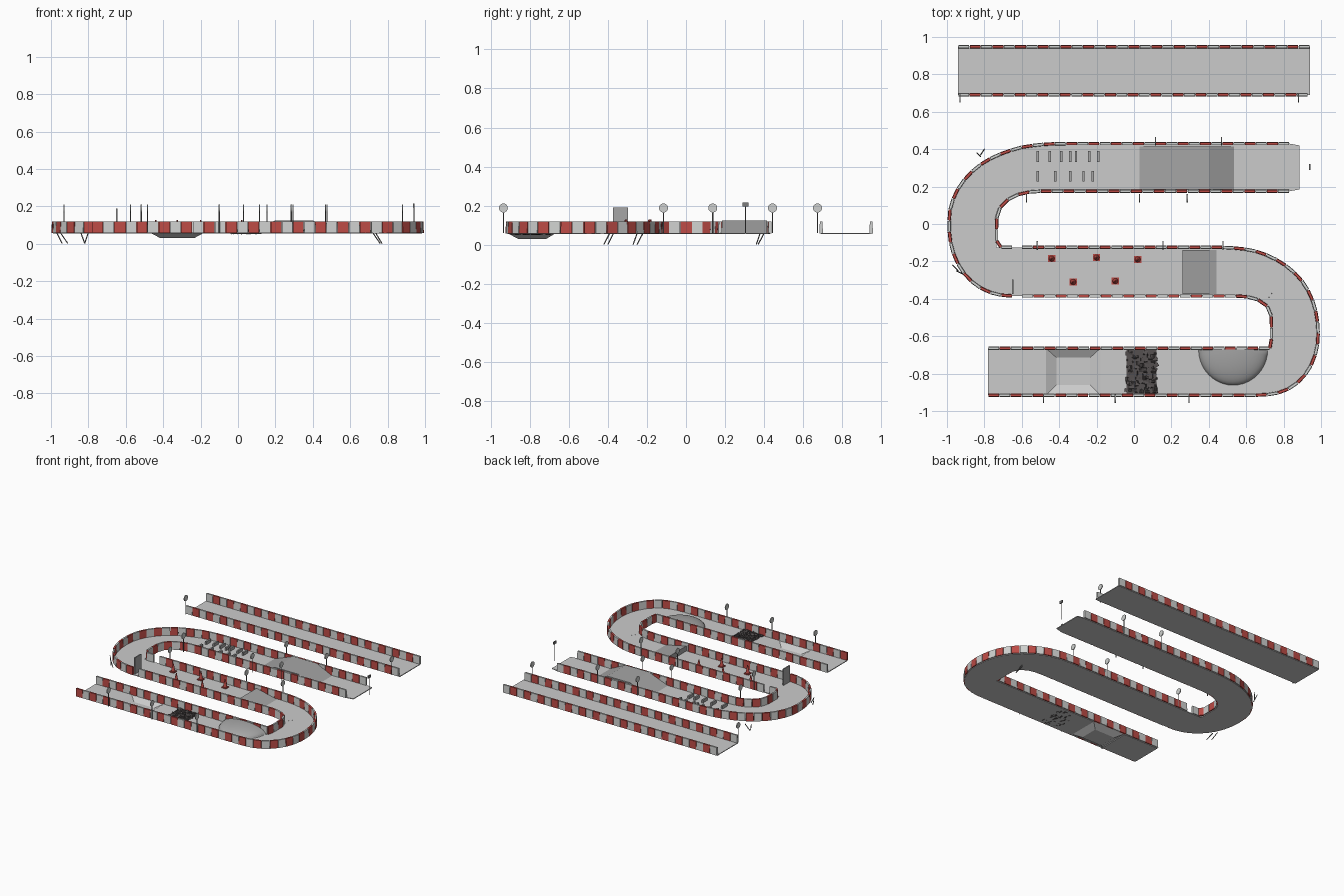
import bpy, bmesh, math, random
from mathutils import Vector, Matrix

random.seed(4)
if "Cube" in bpy.data.objects:
    bpy.data.objects.remove(bpy.data.objects["Cube"])


def material(name, r, g, b):
    m = bpy.data.materials.new(name)
    m.use_nodes = True
    m.diffuse_color = (r, g, b, 1)
    m.node_tree.nodes["Principled BSDF"].inputs["Base Color"].default_value = (r, g, b, 1)
    return m


ROAD = material("road grey", .6, .6, .6)
WHITE = material("barrier white", .62, .63, .62)
RED = material("barrier red", .5, .07, .06)
RAMP = material("ramp grey", .38, .38, .38)
DARK = material("rubble dark", .09, .08, .08)
POLE = material("pole grey", .2, .2, .2)
FLOOR = .06          # road surface height
WALL = .12           # barrier top height


def finish(name, bm, *mats):
    bmesh.ops.recalc_face_normals(bm, faces=bm.faces)
    mesh = bpy.data.meshes.new(name)
    bm.to_mesh(mesh)
    bm.free()
    for m in mats:
        mesh.materials.append(m)
    obj = bpy.data.objects.new(name, mesh)
    bpy.context.collection.objects.link(obj)
    return obj


def add_box(bm, center, size, rot=None, index=0, taper=1):
    ret = bmesh.ops.create_cube(bm, size=1)
    for v in ret["verts"]:
        if v.co.z > 0:
            v.co.y *= taper
        v.co = Vector(a * b for a, b in zip(v.co, size))
        if rot:
            v.co = rot @ v.co
        v.co += Vector(center)
        for f in v.link_faces:
            f.material_index = index


def add_rod(bm, a, b, r, r2=None, sides=8, index=0):
    a, b = Vector(a), Vector(b)
    rot = (b - a).to_track_quat('Z', 'Y').to_matrix().to_4x4()
    ret = bmesh.ops.create_cone(bm, cap_ends=True, segments=sides, radius1=r,
                                radius2=r if r2 is None else r2, depth=(b - a).length,
                                matrix=Matrix.Translation((a + b) / 2) @ rot)
    for v in ret["verts"]:
        for f in v.link_faces:
            f.material_index = index


def prism(name, points, depth, mat, axis):
    """Extrude a flat outline along an axis vector."""
    bm = bmesh.new()
    face = bm.faces.new([bm.verts.new(p) for p in points])
    ret = bmesh.ops.extrude_face_region(bm, geom=[face])
    moved = [v for v in ret["geom"] if isinstance(v, bmesh.types.BMVert)]
    bmesh.ops.translate(bm, verts=moved, vec=Vector(axis) * depth)
    return finish(name, bm, mat)


def bend(cx, cy, rx, ry, start, end, steps=10):
    """Quarter bend, slightly squarer than an ellipse."""
    out = []
    for i in range(steps + 1):
        t = math.radians(start + (end - start) * i / steps)
        c, s = math.cos(t), math.sin(t)
        out.append((cx + rx * math.copysign(abs(c) ** .92, c),
                    cy + ry * math.copysign(abs(s) ** .92, s)))
    return out


# Track edges, running from the far end to the near end
outer_left = ([(.83, .43)] + bend(-.4, 0, .59, .43, 90, 180)
              + bend(-.65, 0, .34, .385, 180, 270))
inner_right = ([(-.6, -.385)] + bend(.55, -.5, .185, .115, 90, 0)
               + [(.735, -.665), (-.78, -.665)])
inner_left = [(.83, .175)] + bend(-.5, .02, .235, .155, 90, 180) + [(-.735, -.125), (-.65, -.125)]
outer_right = ([(-.6, -.125)] + bend(.48, -.58, .505, .455, 90, 0)
               + bend(.68, -.58, .305, .335, 0, -90) + [(-.78, -.915)])


# Road surfaces
def slab(name, outline):
    prism(name, [(x, y, FLOOR) for x, y in outline], .006, ROAD, (0, 0, -1))


def rect(x0, x1, y0, y1):
    return [(x0, y0), (x1, y0), (x1, y1), (x0, y1)]


PIT0, PIT1 = -.47, -.18
edge_a = [(.885, .42)] + outer_left + inner_right[:-1] + [(PIT1, -.665)]
edge_b = [(.885, .185)] + inner_left + outer_right[:-1] + [(PIT1, -.915)]
clean = []
for p in edge_a + edge_b[::-1]:
    if not clean or (Vector(p) - Vector(clean[-1])).length > .002:
        clean.append(p)
slab("winding_road", clean)
slab("road_end", rect(-.78, PIT0, -.915, -.665))
slab("straight_road", rect(-.94, .94, .69, .95))

# Sunken pit
bm = bmesh.new()
top = [bm.verts.new((x, y, FLOOR)) for x, y in rect(PIT0, PIT1, -.915, -.665)]
low = [bm.verts.new((x, y, .03)) for x, y in rect(-.415, -.235, -.86, -.715)]
bm.faces.new(low)
for i in range(4):
    j = (i + 1) % 4
    bm.faces.new((top[i], top[j], low[j], low[i]))
pit = finish("sunken_pit", bm, ROAD)
pit.data.flip_normals() if pit.data.polygons[0].normal.z < 0 else None


# Striped barriers
def barrier(name, path):
    pts = [Vector(p) for p in path]
    lengths = [(b - a).length for a, b in zip(pts, pts[1:])]
    total = sum(lengths)
    count = round(total / .06)

    def at(d):
        for a, b, n in zip(pts, pts[1:], lengths):
            if d <= n and n > 0:
                return a.lerp(b, d / n)
            d -= n
        return pts[-1]

    bm = bmesh.new()
    for i in range(count):
        a, b = at(total * i / count), at(total * (i + 1) / count)
        d = b - a
        mid = (a + b) / 2
        turn = Matrix.Rotation(math.atan2(d.y, d.x), 3, 'Z')
        add_box(bm, (mid.x, mid.y, (FLOOR + WALL) / 2 - .001),
                (d.length - .003, .018, WALL - FLOOR + .002), turn, i % 2, .75)
    finish(name, bm, WHITE, RED)


barrier("outer_left_barrier", outer_left)
barrier("inner_left_barrier", inner_left)
barrier("inner_right_barrier", inner_right)
barrier("outer_right_barrier", outer_right)
barrier("straight_back_barrier", [(-.94, .948), (.94, .948)])
barrier("straight_front_barrier", [(-.94, .692), (.93, .692)])

# Ramps
prism("table_ramp", [(x, .185, z) for x, z in
      ((.03, FLOOR), (.2, .125), (.4, .125), (.535, FLOOR))], .23, RAMP, (0, 1, 0))
prism("wedge_ramp", [(x, -.375, z) for x, z in
      ((.26, FLOOR), (.26, .1), (.44, FLOOR))], .235, RAMP, (0, 1, 0))

# Half dome beside the inner barrier
bm = bmesh.new()
bmesh.ops.create_uvsphere(bm, u_segments=40, v_segments=20, radius=1)
for normal in ((0, 1, 0), (0, 0, -1)):
    bmesh.ops.bisect_plane(bm, geom=bm.verts[:] + bm.edges[:] + bm.faces[:],
                           plane_co=(0, 0, 0), plane_no=normal, clear_outer=True)
for v in bm.verts:
    v.co = Vector((.53 + .185 * v.co.x, -.672 + .19 * v.co.y, FLOOR + .055 * v.co.z))
dome = finish("half_dome", bm, RAMP)
for f in dome.data.polygons:
    f.use_smooth = True

# Rubble strip
bm = bmesh.new()
add_box(bm, (.04, -.79, FLOOR + .002), (.16, .235, .006))
for i in range(170):
    s = random.uniform(.012, .026)
    turn = Matrix.Rotation(random.uniform(0, 3), 3, random.choice('XYZ'))
    add_box(bm, (random.uniform(-.04, .12), random.uniform(-.9, -.68), FLOOR + .004),
            (s, s * .8, s * .6), turn)
finish("rubble_strip", bm, DARK)

# Low slats
bm = bmesh.new()
for y, row in ((.36, (-.515, -.45, -.39, -.34, -.31, -.24, -.19)),
               (.255, (-.515, -.42, -.34, -.27, -.22))):
    for x in row:
        add_box(bm, (x, y, FLOOR + .012), (.013, .058, .024))
finish("low_slats", bm, RAMP)

# Traffic cones
bm = bmesh.new()
for x, y in ((-.44, -.185), (-.2, -.18), (.02, -.19), (-.325, -.31), (-.1, -.305)):
    add_box(bm, (x, y, FLOOR + .004), (.038, .038, .008))
    add_rod(bm, (x, y, FLOOR + .008), (x, y, .128), .015, .003, 12)
finish("traffic_cones", bm, RED)

# Upright board
bm = bmesh.new()
add_box(bm, (-.647, -.335, .125), (.008, .078, .13))
finish("upright_board", bm, RAMP)

# Round signs on poles
signs = [(x, y) for y, row in ((.673, (-.93, .88)), (.443, (.115, .467)),
                               (.137, (-.575, .03, .285)), (-.115, (-.517, .155, .475)),
                               (-.935, (-.483, -.1, .295))) for x in row]
bm = bmesh.new()
for x, y in signs:
    add_rod(bm, (x, y, FLOOR), (x, y, .2), .003)
    add_rod(bm, (x - .003, y, .188), (x + .003, y, .188), .023, sides=20, index=1)
finish("round_signs", bm, POLE, WHITE)

# Lone marker post
bm = bmesh.new()
add_rod(bm, (.94, .305, FLOOR), (.94, .305, .2), .003)
add_box(bm, (.94, .305, .205), (.008, .03, .02))
finish("marker_post", bm, POLE)

# Slanted struts under the bends
bm = bmesh.new()
for x, y, dx, dy in ((-.97, -.22, .03, -.03), (-.95, -.25, .04, -.02), (-.8, .4, -.02, -.03),
                     (-.84, .38, .02, -.02), (.72, -.39, .04, -.03), (.735, -.37, .035, -.03)):
    add_rod(bm, (x, y, FLOOR), (x + dx, y + dy, .002), .003)
finish("support_struts", bm, POLE)
